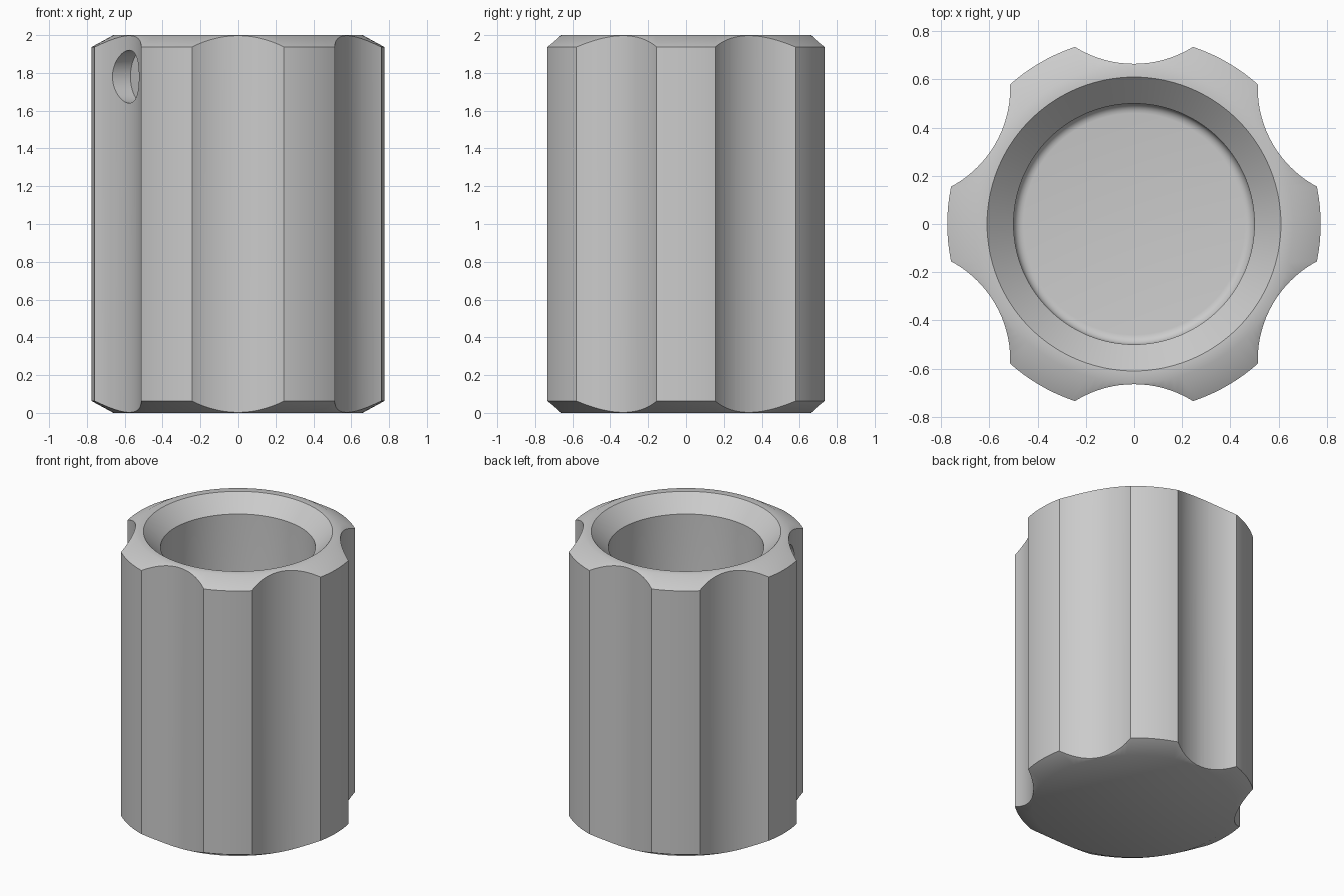
import bpy, bmesh, math
from mathutils import Matrix

cube = bpy.data.objects.get("Cube")
if cube:
    bpy.data.objects.remove(cube, do_unlink=True)

grey = bpy.data.materials.new("plain grey")
grey.use_nodes = True
colour = (0.6, 0.6, 0.6, 1)
grey.diffuse_color = colour
grey.node_tree.nodes["Principled BSDF"].inputs["Base Color"].default_value = colour


def add_object(name, bm):
    bmesh.ops.recalc_face_normals(bm, faces=bm.faces)
    mesh = bpy.data.meshes.new(name)
    bm.to_mesh(mesh)
    bm.free()
    mesh.materials.append(grey)
    obj = bpy.data.objects.new(name, mesh)
    bpy.context.collection.objects.link(obj)
    return obj


def lathe(name, profile, steps):
    bm = bmesh.new()
    verts = [bm.verts.new((r, 0, z)) for r, z in profile]
    edges = [bm.edges.new(pair) for pair in zip(verts, verts[1:])]
    bmesh.ops.spin(bm, geom=verts + edges, cent=(0, 0, 0), axis=(0, 0, 1),
                   angle=math.tau, steps=steps, use_merge=True)
    bmesh.ops.remove_doubles(bm, verts=bm.verts, dist=0.0001)
    # Flat caps close the underside and the bore floor
    bmesh.ops.holes_fill(bm, edges=[e for e in bm.edges if e.is_boundary], sides=0)
    return add_object(name, bm)


def cylinder(name, radius, depth, segments, matrix):
    bm = bmesh.new()
    bmesh.ops.create_cone(bm, cap_ends=True, segments=segments, radius1=radius,
                          radius2=radius, depth=depth, matrix=matrix)
    return add_object(name, bm)


def cut(body, cutter):
    mod = body.modifiers.new("cut", 'BOOLEAN')
    mod.operation = 'DIFFERENCE'
    mod.solver = 'EXACT'
    mod.object = cutter
    bpy.context.view_layer.objects.active = body
    bpy.ops.object.modifier_apply(modifier=mod.name)
    bpy.data.objects.remove(cutter, do_unlink=True)


# Chamfered body with a countersunk blind bore and a small floor fillet
bore, floor, fillet = 0.5, 0.2, 0.04
profile = [(0.66, 0), (0.775, 0.063), (0.775, 1.937), (0.66, 2), (0.61, 2), (bore, 1.89)]
for i in range(6):
    a = math.radians(18 * i)
    profile.append((bore - fillet + fillet * math.cos(a), floor + fillet - fillet * math.sin(a)))
knob = lathe("knob_body", profile, 128)

# Six finger flutes
flute_radius, flute_centre = 0.464, 1.129
for i in range(6):
    turn = Matrix.Rotation(math.radians(30 + 60 * i), 4, 'Z')
    place = turn @ Matrix.Translation((flute_centre, 0, 1))
    cut(knob, cylinder("flute_cutter", flute_radius, 3, 96, place))

# Blind round socket in the front flute on the -x side
place = (Matrix.Rotation(math.radians(210), 4, 'Z')
         @ Matrix.Translation((0.777, 0, 1.78))
         @ Matrix.Rotation(math.radians(90), 4, 'Y'))
cut(knob, cylinder("socket_cutter", 0.14, 0.4, 48, place))

# Smooth curved walls, sharp rims
bpy.ops.object.select_all(action='DESELECT')
knob.select_set(True)
bpy.context.view_layer.objects.active = knob
bpy.ops.object.shade_smooth_by_angle(angle=math.radians(30))
